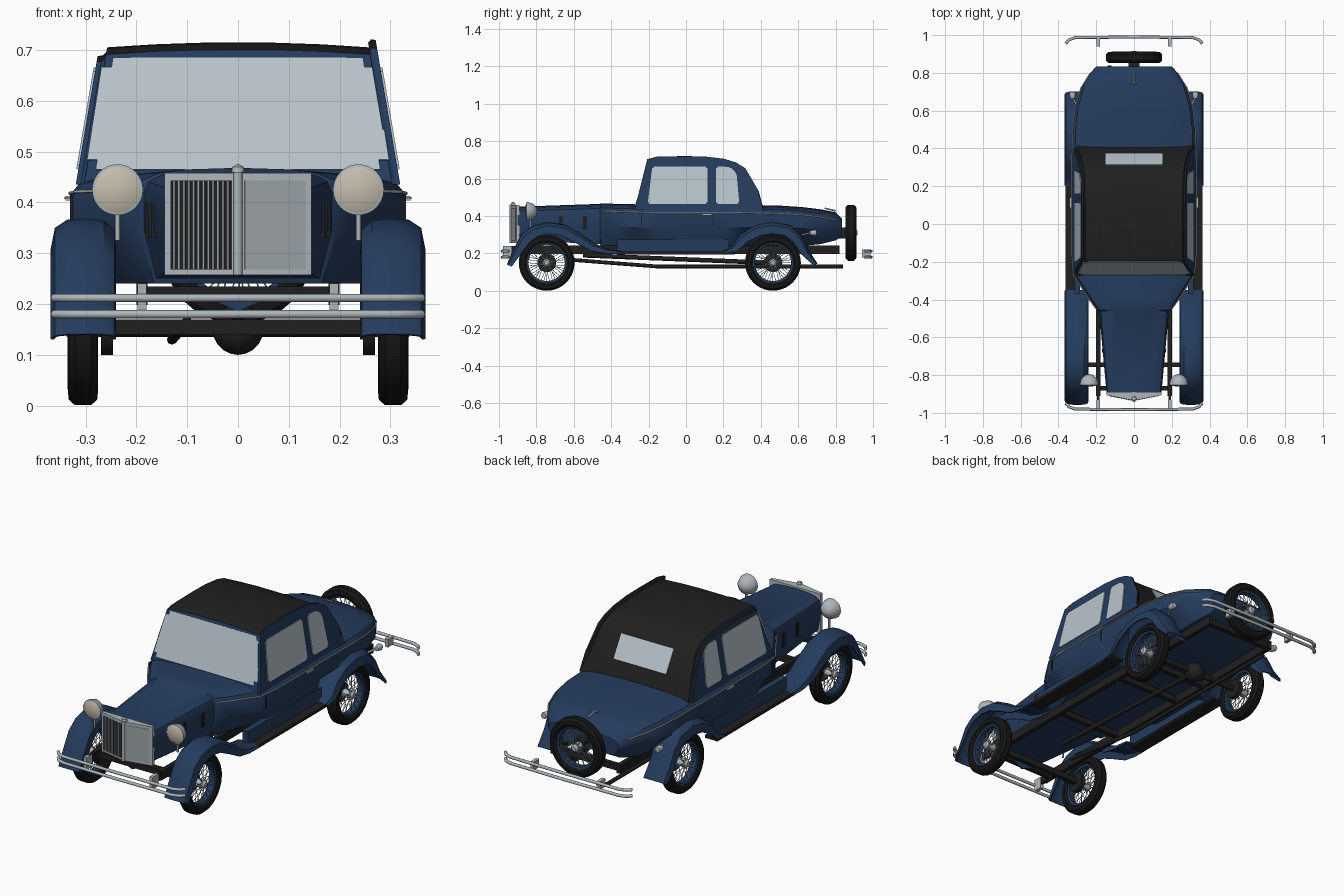
import bpy, bmesh
from math import pi, sin, cos
from mathutils import Vector, Matrix

if "Cube" in bpy.data.objects:
    bpy.data.objects.remove(bpy.data.objects["Cube"])


def material(name, r, g, b):
    m = bpy.data.materials.new(name)
    m.use_nodes = True
    m.diffuse_color = (r, g, b, 1)
    m.node_tree.nodes["Principled BSDF"].inputs["Base Color"].default_value = (r, g, b, 1)
    return m


BLUE = material("navy paint", .018, .045, .11)
BLACK = material("black fabric and frame", .014, .014, .014)
RUBBER = material("tyre rubber", .008, .008, .008)
CHROME = material("chrome", .42, .47, .5)
GLASS = material("glass", .48, .55, .6)
CREAM = material("cream lens", .56, .51, .42)
GREY = material("grey panel", .34, .38, .4)


def finish(name, bm, *mats, recalc=True):
    if recalc:
        bmesh.ops.recalc_face_normals(bm, faces=bm.faces)
    for f in bm.faces:
        f.smooth = True
    for e in bm.edges:
        e.smooth = len(e.link_faces) == 2 and e.calc_face_angle(0) < .6
    me = bpy.data.meshes.new(name)
    bm.to_mesh(me)
    bm.free()
    for m in mats:
        me.materials.append(m)
    ob = bpy.data.objects.new(name, me)
    bpy.context.collection.objects.link(ob)
    return ob


def loft(bm, rings, closed=True, cap=True):
    vs = [[bm.verts.new(p) for p in r] for r in rings]
    n = len(rings[0])
    for a, b in zip(vs, vs[1:]):
        for i in range(n if closed else n - 1):
            j = (i + 1) % n
            bm.faces.new((a[i], a[j], b[j], b[i]))
    if cap:
        bm.faces.new(vs[0])
        bm.faces.new(vs[-1])
    return vs


def lathe(name, profile, mat, loc=(0, 0, 0), rot=0, closed=False, n=40):
    """Spin (axial, radius) points about the x axis."""
    bm = bmesh.new()
    loft(bm, [[(a, r * cos(2 * pi * k / n), r * sin(2 * pi * k / n)) for k in range(n)]
              for a, r in profile + (profile[:1] if closed else [])], cap=False)
    bmesh.ops.remove_doubles(bm, verts=bm.verts, dist=1e-5)
    ob = finish(name, bm, mat)
    ob.location, ob.rotation_euler.z = loc, rot
    return ob


def box(name, x, y, z, mat, bevel=0):
    bm = bmesh.new()
    bmesh.ops.create_cube(bm, size=1)
    for v in bm.verts:
        v.co = [sum(r) / 2 + c * (r[1] - r[0]) for r, c in zip((x, y, z), v.co)]
    if bevel:
        bmesh.ops.bevel(bm, geom=bm.edges, offset=bevel, segments=2, affect='EDGES')
    return finish(name, bm, mat)


def plate(name, pts, normal, mat, t=.004, corner=0):
    """Thin sheet centred on a flat polygon."""
    bm = bmesh.new()
    n = Vector(normal).normalized() * t
    bm.faces.new([bm.verts.new(Vector(p) - n) for p in pts])
    if corner:
        bmesh.ops.bevel(bm, geom=bm.verts[:], offset=corner, segments=4, affect='VERTICES')
    ext = bmesh.ops.extrude_face_region(bm, geom=bm.faces[:])["geom"]
    bmesh.ops.translate(bm, vec=2 * n, verts=[g for g in ext if isinstance(g, bmesh.types.BMVert)])
    return finish(name, bm, mat)


def tube(name, pts, r, mat, smooth=False):
    cu = bpy.data.curves.new(name, 'CURVE')
    cu.dimensions, cu.bevel_depth, cu.bevel_resolution, cu.use_fill_caps = '3D', r, 2, True
    sp = cu.splines.new('NURBS' if smooth else 'POLY')
    sp.points.add(len(pts) - 1)
    for p, c in zip(sp.points, pts):
        p.co = (*c, 1)
    sp.use_endpoint_u = True
    cu.materials.append(mat)
    ob = bpy.data.objects.new(name, cu)
    bpy.context.collection.objects.link(ob)
    return ob


# Lower body and bonnet: y, half width, floor half width, top, bottom
stations = [(-.9, .145, .13, .45, .27), (-.46, .185, .16, .465, .25), (-.455, .195, .165, .468, .24),
            (-.4, .235, .18, .466, .24), (-.27, .32, .22, .463, .24), (-.15, .33, .29, .46, .24),
            (.2, .33, .3, .46, .24), (.3, .33, .22, .46, .24), (.5, .325, .22, .456, .24),
            (.62, .31, .22, .448, .24), (.72, .28, .21, .436, .25), (.8, .23, .18, .42, .27),
            (.835, .2, .17, .385, .29)]
rings = []
for y, w, wb, zt, zb in stations:
    half = [(0, zt), (.5 * w, zt - .003), (.8 * w, zt - .01), (.95 * w, zt - .024), (w, zt - .045),
            (w, zb + .45 * (zt - zb)), (wb, zb), (0, zb)]
    rings.append([(x, y, z) for x, z in half] + [(-x, y, z) for x, z in half[-2:0:-1]])
bm = bmesh.new()
loft(bm, rings)
finish("body", bm, BLUE)


# Cabin with fabric roof
def cabin_x(z):
    return .315 - .17 * (z - .46)


roofline = [(-.275, .435), (-.195, .69), (-.15, .702), (0, .704), (.1, .702), (.2, .69),
            (.26, .672), (.305, .645), (.375, .525), (.415, .435)]
bm = bmesh.new()
rows = loft(bm, [[(u * cabin_x(z), y, z + (.011 * (1 - u * u) if z > .66 else 0))
                  for u in (-1, -.6, -.25, .25, .6, 1)] for y, z in roofline], closed=False, cap=False)
for k in (0, -1):
    bm.faces.new([r[k] for r in rows])
bm.normal_update()
rim = [bm.edges.get((a[k], b[k])) for k in (0, -1) for a, b in zip(rows, rows[1:])]
bmesh.ops.bevel(bm, geom=rim, offset=.016, segments=3, affect='EDGES')
bmesh.ops.recalc_face_normals(bm, faces=bm.faces)
for f in bm.faces:
    f.material_index = 0 if abs(f.normal.x) > .75 or f.normal.y < -.5 else 1
finish("cabin", bm, BLUE, BLACK)


# Glass
def screen_y(z):
    return -.275 + .08 * (z - .435) / .255


plate("windscreen", [(x, screen_y(z), z) for x, z in
                     ((-.3, .464), (.3, .464), (.266, .684), (-.266, .684))], (0, -.95, .3), GLASS, corner=.02)
plate("rear_window", [(x, .305 + .07 * t, .645 - .12 * t) for x, t in
                      ((-.15, .08), (.15, .08), (.15, .97), (-.15, .97))], (0, .86, .5), GLASS)
for s in (-1, 1):
    for name, pts in (("door_window", ((-.205, .465), (-.18, .665), (.115, .665), (.115, .465))),
                      ("quarter_window", ((.16, .465), (.16, .665), (.235, .662), (.27, .63), (.285, .465)))):
        plate(name, [(s * cabin_x(z), y, z) for y, z in pts], (s, 0, .17), GLASS, corner=.008)

# Fenders: path points are y, z and lip depth
front_path = [(-.955, .14, .4), (-.925, .21, .7), (-.88, .3, 1), (-.82, .345, 1), (-.74, .365, 1),
              (-.65, .352, 1), (-.567, .305, .9), (-.487, .25, .7), (-.42, .222, .4), (-.35, .21, .2)]
rear_path = [(.2, .21, .2), (.245, .235, .6), (.29, .3, .9), (.37, .35, 1), (.46, .366, 1),
             (.556, .35, 1), (.62, .29, .9), (.655, .215, .7), (.7, .145, .3)]
lip = [(.243, -.06), (.246, -.02), (.265, -.003), (.3, 0), (.335, -.003), (.358, -.018), (.366, -.06)]
for name, path in (("front_fender", front_path), ("rear_fender", rear_path)):
    for s in (-1, 1):
        rings = []
        for i, (y, z, d) in enumerate(path):
            a, b = path[max(i - 1, 0)], path[min(i + 1, len(path) - 1)]
            t = Vector((b[0] - a[0], b[1] - a[1])).normalized()
            rings.append([(s * x, y - t.y * o * d, z + t.x * o * d) for x, o in lip])
        bm = bmesh.new()
        loft(bm, rings, closed=False, cap=False)
        ob = finish(name, bm, BLUE)
        mod = ob.modifiers.new("sheet", 'SOLIDIFY')
        mod.thickness, mod.offset = .006, 0

# Wire wheels
tyre = [(-.022, .107), (-.03, .118), (-.028, .138), (-.016, .149), (.016, .149), (.028, .138), (.03, .118), (.022, .107)]
rim_shape = [(-.022, .112), (-.016, .097), (.016, .097), (.022, .112)]
hub_shape = [(-.034, 0), (-.034, .012), (-.025, .02), (.025, .02), (.034, .012), (.034, 0)]
bm = bmesh.new()
for k in range(40):
    side, a = (1 if k % 2 else -1), 2 * pi * k / 40
    b = a + (.45 if k % 4 < 2 else -.45)
    p = Vector((side * .022, .018 * cos(b), .018 * sin(b)))
    q = Vector((side * .006, .1 * cos(a), .1 * sin(a)))
    m = Matrix.Translation((p + q) / 2) @ (q - p).to_track_quat('Z', 'Y').to_matrix().to_4x4()
    bmesh.ops.create_cone(bm, segments=5, radius1=.0016, radius2=.0016, depth=(q - p).length, matrix=m)
spokes = finish("spokes", bm, CHROME)
wheel = [lathe("tyre", tyre, RUBBER, closed=True), lathe("wheel_rim", rim_shape, BLUE),
         lathe("wheel_hub", hub_shape, CHROME, n=20), spokes]
places = [(s * .305, y, .15, 0) for s in (-1, 1) for y in (-.745, .465)] + [(0, .882, .31, pi / 2)]
for i, (x, y, z, turn) in enumerate(places):
    for part in wheel:
        ob = part
        if i < len(places) - 1:
            ob = part.copy()
            bpy.context.collection.objects.link(ob)
        ob.location, ob.rotation_euler.z = (x, y, z), turn

# Chassis, axles and exhaust
for s in (-1, 1):
    box("frame_rail", sorted((s * .178, s * .2)), (-.91, .82), (.198, .243), BLACK)
    box("running_board", sorted((s * .29, s * .362)), (-.37, .26), (.195, .21), BLACK)
    box("side_apron", sorted((s * .285, s * .315)), (-.37, .23), (.205, .275), BLUE)
    for y in (-.745, .465):
        lathe("brake_drum", [(-.012, 0), (-.012, .05), (.012, .05), (.012, 0)], BLACK, (s * .258, y, .15), n=24)
for y in (-.87, -.35, .1, .3, .8):
    box("cross_member", (-.19, .19), (y - .012, y + .012), (.205, .235), BLACK)
box("front_axle", (-.27, .27), (-.757, -.733), (.14, .17), BLACK)
tube("rear_axle", [(-.29, .465, .15), (.29, .465, .15)], .015, BLACK)
lathe("differential", [(.05 * cos(k * pi / 10), .05 * sin(k * pi / 10)) for k in range(11)], BLACK, (0, .465, .15), n=24)
tube("drive_shaft", [(0, -.55, .19), (0, .45, .15)], .012, BLACK)
tube("exhaust", [(-.1, -.6, .165), (-.13, -.15, .13), (-.13, .84, .13)], .01, BLACK)
plate("front_spring", [(-.11, -.86, .235), (0, -.86, .185), (.11, -.86, .235)], (0, -1, 0), BLUE)
box("spare_mount", (-.03, .03), (.8, .87), (.28, .34), BLACK)


# Pointed radiator with slats on one half and a plain panel on the other
def nose(x, z, off=0):
    return (x, -.935 + .2 * abs(x) - off, z)


bm = bmesh.new()
loft(bm, [[(-.145, -.89, z), (.145, -.89, z), nose(.145, z), nose(0, z), nose(-.145, z)] for z in (.257, .458)])
finish("radiator_shell", bm, CHROME)
for s, mat in ((-1, BLACK), (1, GREY)):
    plate("radiator_panel", [nose(s * x, z) for x, z in ((.013, .268), (.132, .268), (.132, .443), (.013, .443))],
          (s * .2, -1, 0), mat, .002)
for k in range(12):
    x = -.02 - .0096 * k
    tube("radiator_slat", [nose(x, .268, .002), nose(x, .443, .002)], .0024, GREY)
tube("radiator_spine", [nose(0, .257), nose(0, .46)], .009, CHROME)
cap = lathe("radiator_cap", [(-.012, 0), (-.012, .008), (-.004, .013), (.006, .011), (.012, 0)], CHROME, (0, -.925, .464), n=20)
cap.rotation_euler.y = -pi / 2

# Lamps, vents, handles and belt trim on both sides
for s in (-1, 1):
    at = (s * .237, -.83, .425)
    lathe("headlamp_bowl", [(-.036, 0), (-.031, .02), (-.012, .041), (.015, .05), (.023, .05), (.024, .045)], CHROME, at, -pi / 2)
    lathe("headlamp_lens", [(.021, .046), (.028, .03), (.031, 0)], CREAM, at, -pi / 2)
    tube("headlamp_post", [(s * .237, -.83, .38), (s * .237, -.83, .325)], .005, CHROME)
    lathe("tail_lamp", [(-.02, 0), (-.016, .012), (.01, .017), (.018, .014), (.02, 0)], CHROME, (s * .325, .68, .31), pi / 2, n=20)
    tube("tail_lamp_arm", [(s * .325, .67, .31), (s * .3, .62, .3)], .005, CHROME)
    for y in (-.67, -.54):
        w = .145 + .04 * (y + .9) / .44
        box("bonnet_vent", sorted((s * (w - .006), s * (w + .004))), (y - .01, y + .01), (.33, .4), BLACK)
    box("door_handle", sorted((s * .328, s * .342)), (.085, .14), (.404, .413), CHROME, .003)
    for y in (-.24, .14):
        box("door_gap", sorted((s * .325, s * .331)), (y - .0015, y + .0015), (.35, .415), BLACK)
    tube("belt_trim", [(s * (w + .001), y, zt - .042) for y, w, wb, zt, zb in stations[2:12]], .003, CREAM)

# Boot handle
tube("boot_handle", [(-.02, .745, .441), (.02, .745, .441)], .004, CHROME)
tube("boot_handle_stem", [(0, .745, .441), (0, .8, .428)], .004, CHROME)

# Double bar bumpers
for name, y, d in (("front_bumper", -.983, 1), ("rear_bumper", .99, -1)):
    for z in (.18, .212):
        tube(name, [(-.362, y + .035 * d, z), (-.345, y + .015 * d, z), (-.31, y + .003 * d, z), (0, y, z),
                    (.31, y + .003 * d, z), (.345, y + .015 * d, z), (.362, y + .035 * d, z)], .008, CHROME)
    for s in (-1, 1):
        box(name + "_bracket", sorted((s * .18, s * .198)), sorted((y + .004 * d, y + .05 * d)), (.178, .24 if d > 0 else .22), CHROME)
        if d > 0:
            box(name + "_arm", sorted((s * .182, s * .196)), (-.95, -.9), (.2, .24), BLACK)
